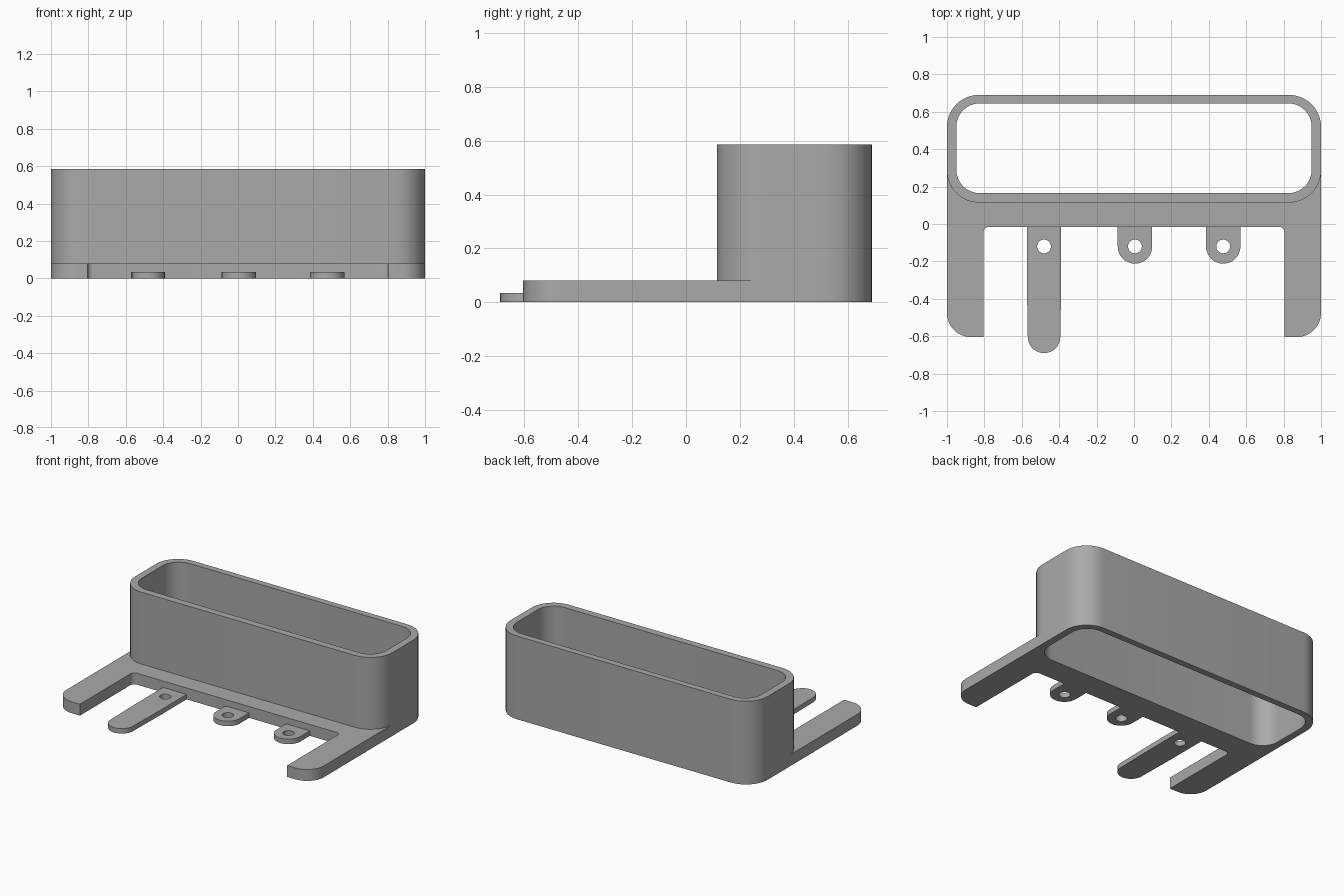
import bpy, bmesh
from math import cos, sin, pi, radians

cube = bpy.data.objects.get("Cube")
if cube:
    bpy.data.objects.remove(cube, do_unlink=True)

grey = bpy.data.materials.new("plain grey")
grey.use_nodes = True
GREY = (0.4, 0.4, 0.4, 1)
grey.diffuse_color = GREY
grey.node_tree.nodes["Principled BSDF"].inputs["Base Color"].default_value = GREY


def arc(cx, cy, r, start, end, steps=12):
    """Points on an arc, angles in degrees."""
    angles = [radians(start + (end - start) * i / steps) for i in range(steps + 1)]
    return [(cx + r * cos(a), cy + r * sin(a)) for a in angles]


def rounded_rect(x, y0, y1, r):
    return (arc(x - r, y1 - r, r, 0, 90) + arc(r - x, y1 - r, r, 90, 180)
            + arc(r - x, y0 + r, r, 180, 270) + arc(x - r, y0 + r, r, 270, 360))


def slab(name, loops, height):
    """Fill an outline, with holes, and raise it from the ground."""
    bm = bmesh.new()
    edges = []
    for loop in loops:
        vs = [bm.verts.new((x, y, 0)) for x, y in loop]
        edges += [bm.edges.new((a, b)) for a, b in zip(vs, vs[1:] + vs[:1])]
    bmesh.ops.triangle_fill(bm, edges=edges, use_beauty=True)
    top = bmesh.ops.extrude_face_region(bm, geom=bm.faces[:], use_keep_orig=True)
    for v in top["geom"]:
        if isinstance(v, bmesh.types.BMVert):
            v.co.z = height
    bmesh.ops.recalc_face_normals(bm, faces=bm.faces[:])
    mesh = bpy.data.meshes.new(name)
    bm.to_mesh(mesh)
    bm.free()
    mesh.materials.append(grey)
    obj = bpy.data.objects.new(name, mesh)
    bpy.context.collection.objects.link(obj)
    bpy.ops.object.select_all(action="DESELECT")
    obj.select_set(True)
    bpy.context.view_layer.objects.active = obj
    bpy.ops.object.shade_smooth_by_angle(angle=radians(30))
    return obj


# Open tube with rounded corners
BACK, FRONT, CORNER = 0.69, 0.115, 0.17
slab("tube_wall", [rounded_rect(1, FRONT, BACK, CORNER),
                   rounded_rect(0.95, 0.165, 0.645, 0.125)], 0.585)

# Base frame with two arms, hugging the front of the tube
EDGE, ARM_IN, ARM_END, FILLET = -0.015, 0.805, -0.605, 0.03
half = (arc(1 - CORNER, FRONT + CORNER, CORNER, 270, 360)
        + arc(0.87, ARM_END + 0.13, 0.13, 0, -90)
        + [(ARM_IN, ARM_END)]
        + arc(ARM_IN - FILLET, EDGE - FILLET, FILLET, 0, 90, 6))
slab("base_frame", [half + [(-x, y) for x, y in reversed(half)]], 0.08)

# Thin mounting tabs with screw holes
HOLE_Y, HOLE_R, TAB_R, TAB_H = -0.12, 0.037, 0.092, 0.035


def hole(x):
    return arc(x, HOLE_Y, HOLE_R, 0, 345, 23)


for name, x in (("middle_tab", 0.005), ("left_tab", 0.477)):
    outline = [(x + TAB_R, EDGE)] + arc(x, HOLE_Y, TAB_R, 0, -180, 20) + [(x - TAB_R, EDGE)]
    slab(name, [outline, hole(x)], TAB_H)

# Long finger, slightly narrower towards its round tip
x, tip_r = -0.481, 0.087
outline = ([(x + TAB_R, EDGE), (x + TAB_R, -0.3)]
           + arc(x, -0.69 + tip_r, tip_r, 0, -180, 20)
           + [(x - TAB_R, -0.3), (x - TAB_R, EDGE)])
slab("long_finger", [outline, hole(x)], TAB_H)
